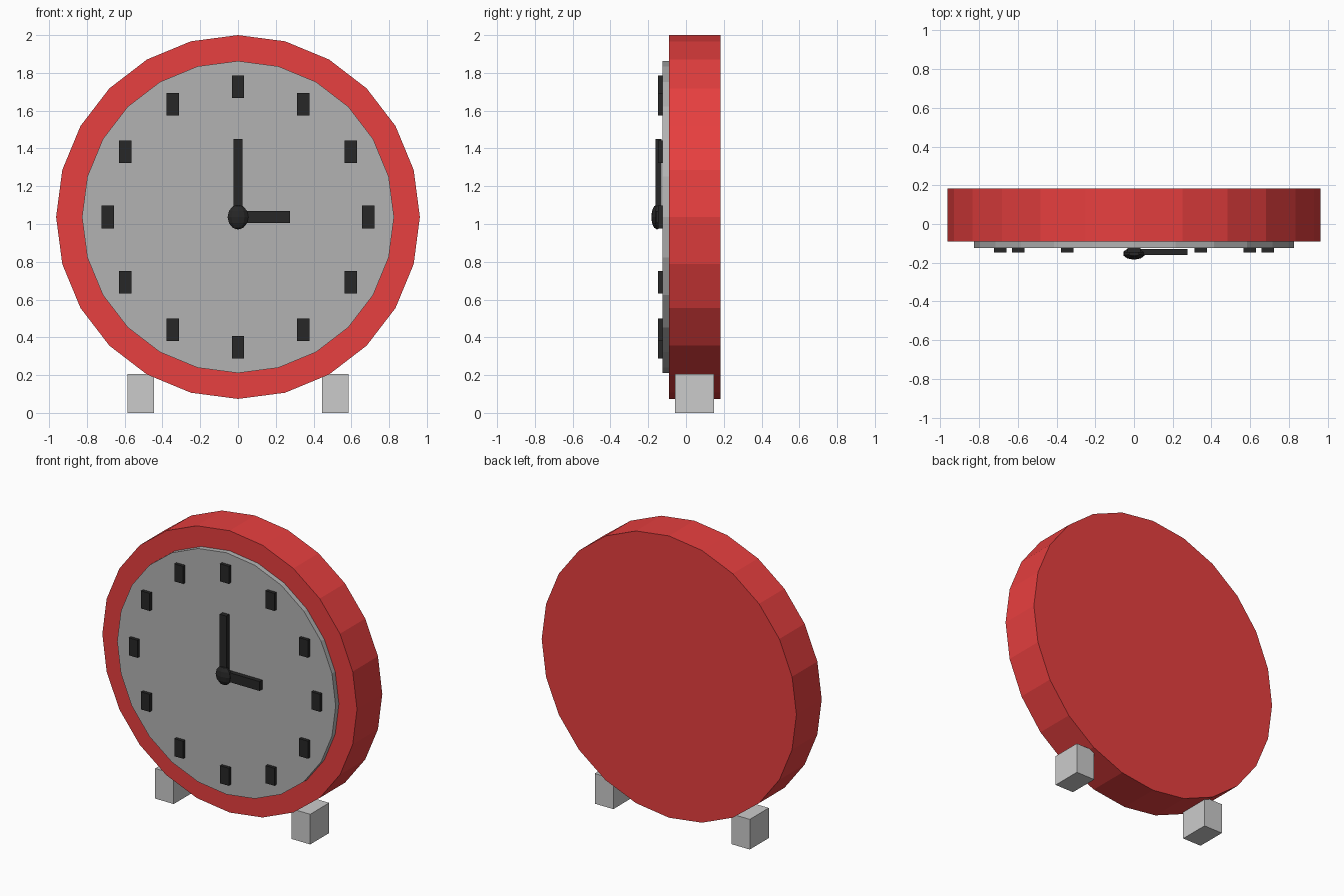
import bpy
from math import sin, cos, pi

if "Cube" in bpy.data.objects:
    bpy.data.objects.remove(bpy.data.objects["Cube"])

CZ = 1.037  # height of the clock centre


def material(name, rgb):
    m = bpy.data.materials.new(name)
    m.diffuse_color = (*rgb, 1)
    m.use_nodes = True
    m.node_tree.nodes["Principled BSDF"].inputs["Base Color"].default_value = m.diffuse_color
    return m


red = material("red", (0.80, 0.05, 0.05))
grey = material("face_grey", (0.45, 0.45, 0.45))
black = material("black", (0.02, 0.02, 0.02))


def finish(name, mat):
    ob = bpy.context.object
    ob.name = name
    if mat:
        ob.data.materials.append(mat)
    bpy.ops.object.transform_apply(location=False, rotation=True, scale=True)
    return ob


def box(name, x0, x1, y0, y1, z0, z1, mat=None):
    bpy.ops.mesh.primitive_cube_add(
        size=1, location=((x0 + x1) / 2, (y0 + y1) / 2, (z0 + z1) / 2))
    bpy.context.object.scale = (x1 - x0, y1 - y0, z1 - z0)
    return finish(name, mat)


def disc(name, r, y0, y1, mat):
    bpy.ops.mesh.primitive_cylinder_add(
        vertices=24, radius=r, depth=y1 - y0,
        location=(0, (y0 + y1) / 2, CZ), rotation=(pi / 2, 0, 0))
    return finish(name, mat)


# Case and dial
disc("case", 0.963, -0.09, 0.183, red)
disc("dial", 0.826, -0.125, -0.085, grey)

# Upright hour marks
for i in range(12):
    a = i * pi / 6
    x, z = 0.69 * sin(a), CZ + 0.69 * cos(a)
    box(f"hour_mark_{i}", x - 0.033, x + 0.033, -0.147, -0.12, z - 0.06, z + 0.06, black)

# Hands
box("minute_hand", -0.025, 0.025, -0.162, -0.13, CZ, 1.45, black)
box("hour_hand", 0, 0.275, -0.16, -0.13, CZ - 0.032, CZ + 0.032, black)

# Faceted hub
bpy.ops.mesh.primitive_uv_sphere_add(segments=10, ring_count=6, radius=1,
                                     location=(0, -0.153, CZ))
bpy.context.object.scale = (0.058, 0.031, 0.066)
finish("hub", black)

# Feet
for side, s in (("left", -1), ("right", 1)):
    x = s * 0.516
    box(f"{side}_foot", x - 0.07, x + 0.07, -0.057, 0.148, 0, 0.206)
